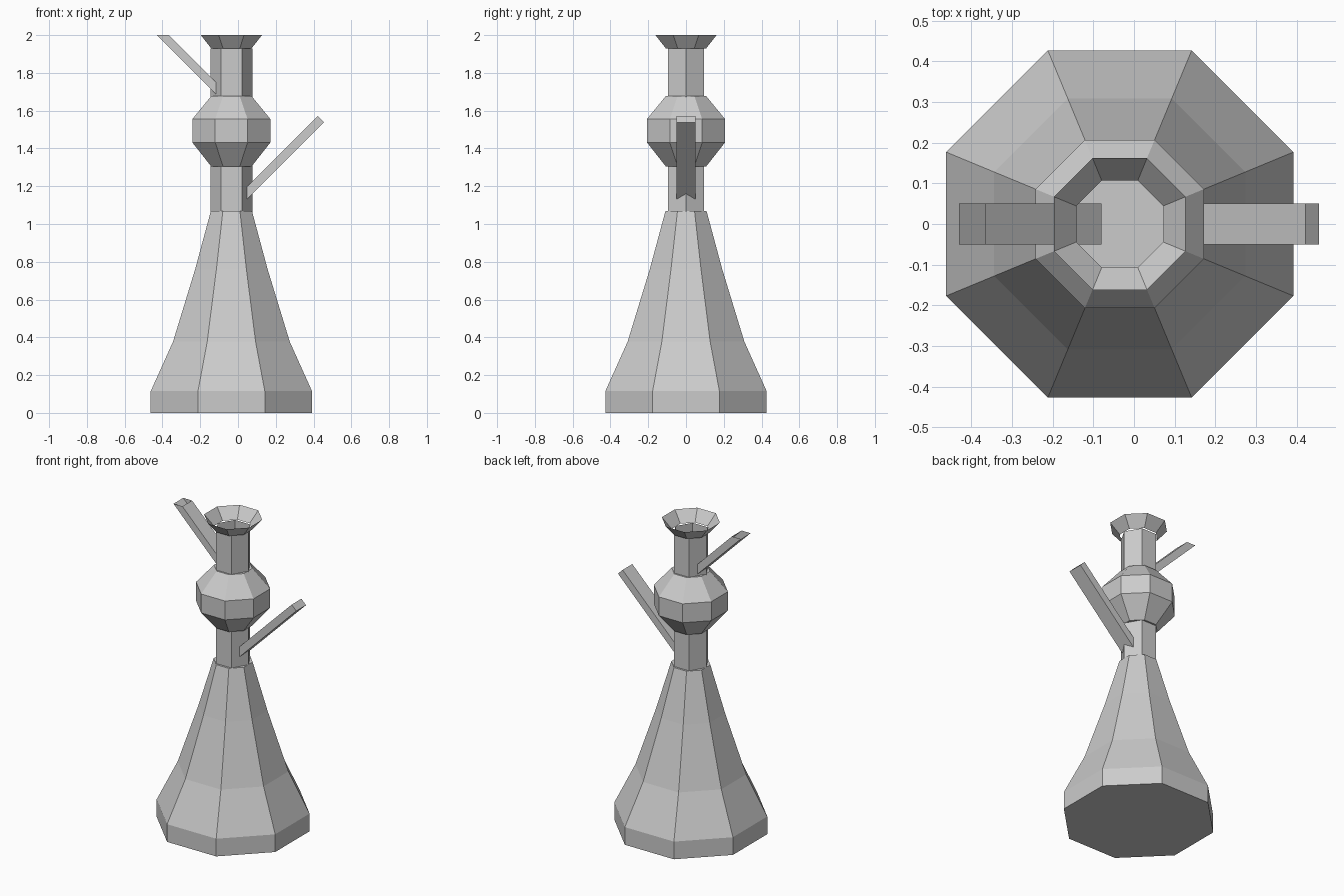
import bpy, bmesh, math

if "Cube" in bpy.data.objects:
    bpy.data.objects.remove(bpy.data.objects["Cube"])

CX = -0.035  # axis of the turned parts


def finish(name, bm):
    bmesh.ops.recalc_face_normals(bm, faces=bm.faces)
    mesh = bpy.data.meshes.new(name)
    bm.to_mesh(mesh)
    bm.free()
    obj = bpy.data.objects.new(name, mesh)
    bpy.context.collection.objects.link(obj)
    return obj


def lathe(name, profile, sides=8, turn=0.5, bottom=False, top=False):
    """Stack polygon rings; profile holds (corner radius, z)."""
    bm = bmesh.new()
    rings = []
    for r, z in profile:
        angles = [2 * math.pi * (i + turn) / sides for i in range(sides)]
        rings.append([bm.verts.new((CX + r * math.cos(a), r * math.sin(a), z)) for a in angles])
    for a, b in zip(rings, rings[1:]):
        for i in range(sides):
            j = (i + 1) % sides
            bm.faces.new((a[i], a[j], b[j], b[i]))
    if bottom:
        bm.faces.new(rings[0])
    if top:
        bm.faces.new(rings[-1])
    return finish(name, bm)


def arm(name, outline, half_width=0.05, open_edge=None):
    """Extrude a side outline (x, z) across y, optionally leaving one end open."""
    bm = bmesh.new()
    near = [bm.verts.new((x, -half_width, z)) for x, z in outline]
    far = [bm.verts.new((x, half_width, z)) for x, z in outline]
    bm.faces.new(near)
    bm.faces.new(far[::-1])
    n = len(outline)
    for i in range(n):
        if i != open_edge:
            j = (i + 1) % n
            bm.faces.new((near[i], near[j], far[j], far[i]))
    return finish(name, bm)


def oct_r(apothem):
    return apothem / math.cos(math.pi / 8)


# Eight-sided flask
lathe("flask", [(oct_r(a), z) for a, z in
                [(0.427, 0), (0.427, 0.115), (0.309, 0.377), (0.192, 0.76), (0.109, 1.068)]],
      bottom=True, top=True)

# Six-sided stem tube, open at the top
lathe("stem", [(0.111, 1.0), (0.111, 1.93)], sides=6, turn=0, bottom=True)

# Bulb around the stem
lathe("bulb", [(oct_r(a), z) for a, z in
               [(0.107, 1.305), (0.207, 1.432), (0.207, 1.555), (0.107, 1.677)]],
      bottom=True, top=True)

# Flared open bowl
lathe("bowl", [(oct_r(0.107), 1.93), (oct_r(0.162), 2.0)])

# Slanted side spouts
arm("lower_spout", [(0.012, 1.162), (0.045, 1.129), (0.455, 1.538), (0.422, 1.571)])
arm("upper_spout", [(-0.08, 1.714), (-0.366, 2.0), (-0.43, 2.0), (-0.112, 1.682)], open_edge=1)
